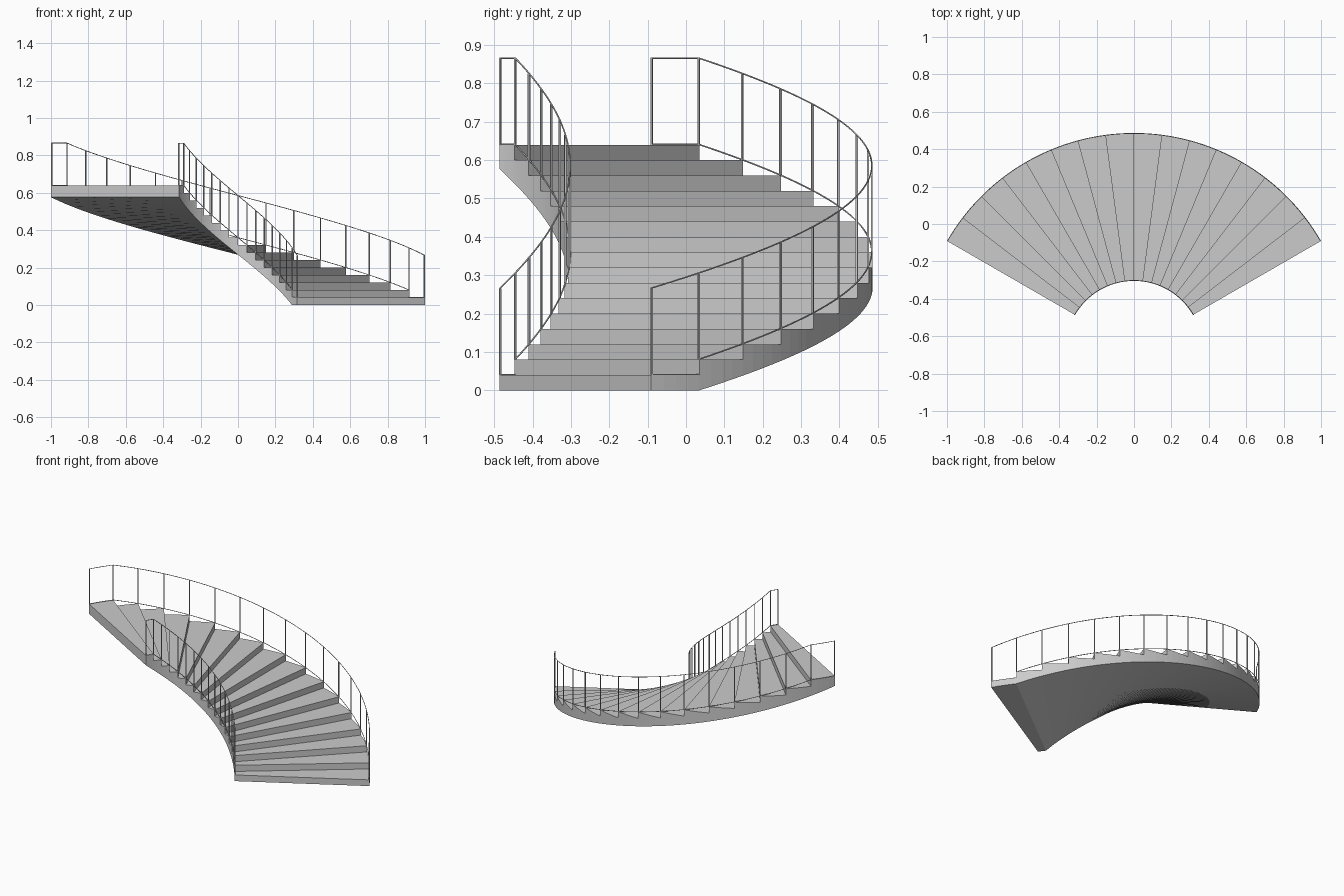
import bpy, bmesh
from math import sin, cos, radians
from mathutils import Matrix

if "Cube" in bpy.data.objects:
    bpy.data.objects.remove(bpy.data.objects["Cube"])

STEPS, SUB = 16, 4
RISE, TURN = 0.04, 7.5            # per step
R_IN, R_OUT, CY = 0.3637, 1.1547, -0.668
RAIL_H, SOFFIT_END = 0.226, 0.577


def pos(r, step, z):
    a = radians(30 + TURN * step)
    return (r * cos(a), CY + r * sin(a), z)


def soffit(step):
    return max(0.0, (step - 1) / (STEPS - 1) * SOFFIT_END)


def finish(bm, name):
    bmesh.ops.remove_doubles(bm, verts=bm.verts, dist=1e-5)
    me = bpy.data.meshes.new(name)
    bm.to_mesh(me)
    bm.free()
    ob = bpy.data.objects.new(name, me)
    bpy.context.collection.objects.link(ob)
    return ob


# Curved flight: flat treads, risers, sides and a helical underside
bm = bmesh.new()


def quad(*pts):
    bm.faces.new([bm.verts.new(p) for p in pts])


for i in range(STEPS):
    top = (i + 1) * RISE
    quad(pos(R_IN, i, top - RISE), pos(R_OUT, i, top - RISE),
         pos(R_OUT, i, top), pos(R_IN, i, top))
    for k in range(SUB):
        a, b = i + k / SUB, i + (k + 1) / SUB
        za, zb = soffit(a), soffit(b)
        quad(pos(R_IN, a, top), pos(R_OUT, a, top), pos(R_OUT, b, top), pos(R_IN, b, top))
        quad(pos(R_IN, a, za), pos(R_IN, b, zb), pos(R_OUT, b, zb), pos(R_OUT, a, za))
        quad(pos(R_OUT, a, za), pos(R_OUT, b, zb), pos(R_OUT, b, top), pos(R_OUT, a, top))
        quad(pos(R_IN, b, zb), pos(R_IN, a, za), pos(R_IN, a, top), pos(R_IN, b, top))
end = STEPS
quad(pos(R_OUT, end, soffit(end)), pos(R_IN, end, soffit(end)),
     pos(R_IN, end, STEPS * RISE), pos(R_OUT, end, STEPS * RISE))
finish(bm, "stair_flight")


def base_z(step):
    return min(step + 1, STEPS) * RISE


# Thin square balusters at every riser line
def balusters(name, r):
    bm = bmesh.new()
    for i in range(STEPS + 1):
        s = min(max(i, 0.02), STEPS - 0.02)
        z = base_z(i)
        x, y, zc = pos(r, s, z + RAIL_H / 2)
        m = (Matrix.Translation((x, y, zc)) @ Matrix.Rotation(radians(30 + TURN * s), 4, 'Z')
             @ Matrix.Diagonal((0.005, 0.005, RAIL_H, 1)))
        bmesh.ops.create_cube(bm, size=1, matrix=m)
    finish(bm, name)


# Rails swept along the helix
def rail(name, r, start, stop, zfun):
    cu = bpy.data.curves.new(name, 'CURVE')
    cu.dimensions = '3D'
    cu.bevel_depth = 0.002
    cu.bevel_resolution = 1
    cu.use_fill_caps = True
    n = (stop - start) * SUB
    sp = cu.splines.new('POLY')
    sp.points.add(n)
    for k in range(n + 1):
        s = start + k / SUB
        sp.points[k].co = (*pos(r, s, zfun(s)), 1)
    ob = bpy.data.objects.new(name, cu)
    bpy.context.collection.objects.link(ob)


for side, r in (("inner", R_IN + 0.0025), ("outer", R_OUT - 0.0025)):
    balusters(side + "_balusters", r)
    rail(side + "_handrail", r, 0, STEPS, lambda s: base_z(s) + RAIL_H)
    rail(side + "_bottom_rail", r, 1, STEPS, lambda s: base_z(s) + 0.001)
    rail(side + "_first_tread_rail", r, 0, 1, lambda s: RISE + 0.001)
